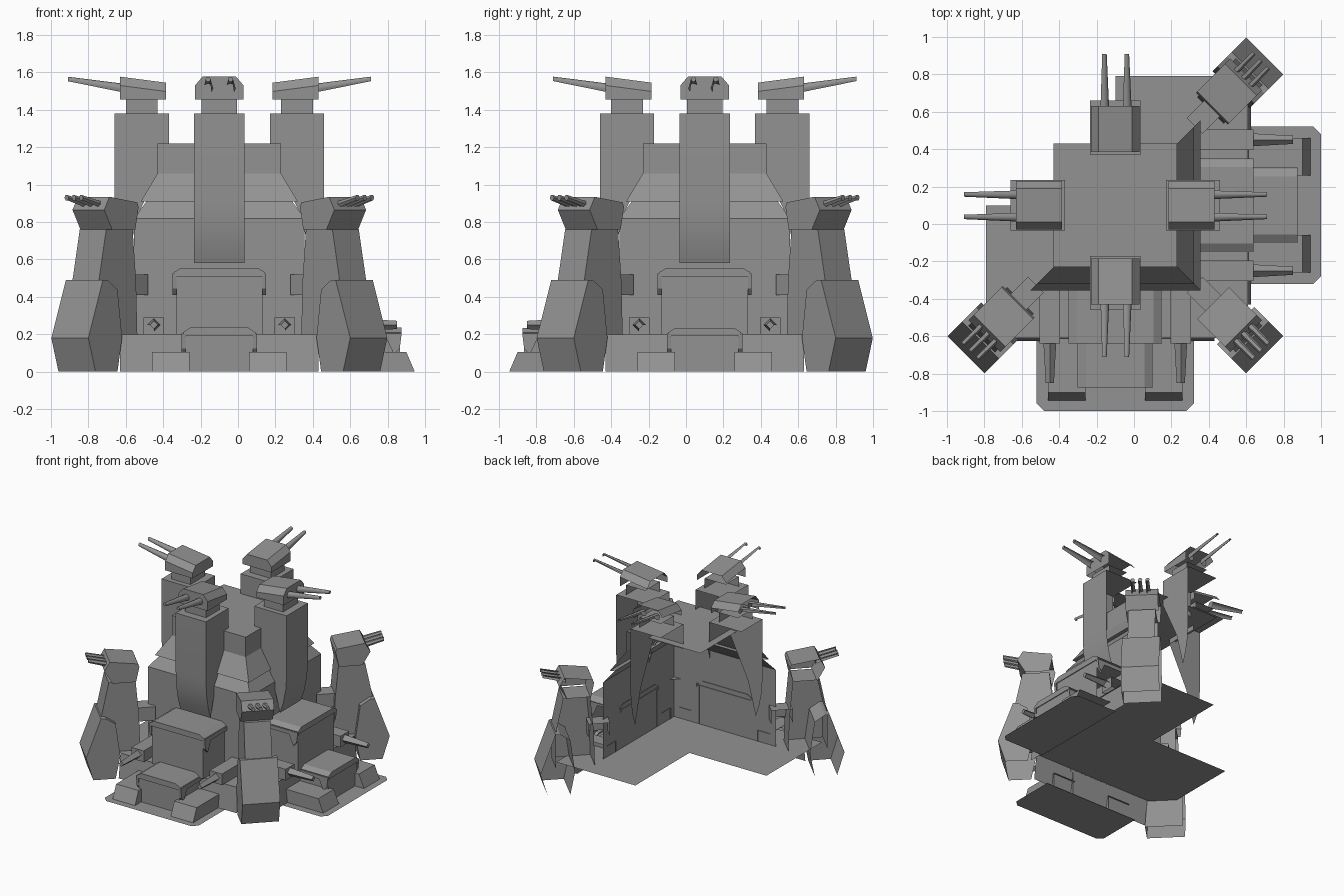
import bpy, bmesh, math
from mathutils import Vector

cube = bpy.data.objects.get("Cube")
if cube:
    bpy.data.objects.remove(cube, do_unlink=True)

steel = bpy.data.materials.new("steel_grey")
steel.diffuse_color = (0.29, 0.29, 0.29, 1)
steel.use_nodes = True
steel.node_tree.nodes["Principled BSDF"].inputs["Base Color"].default_value = (0.29, 0.29, 0.29, 1)

CENTRE = Vector((-0.1, 0.1, 0))
FRONT, RIGHT, BACK, LEFT = -90, 0, 90, 180


def place(angle, r, w, z):
    """Point at distance r outward along the angle, w sideways, height z."""
    a = math.radians(angle)
    return CENTRE + Vector((r * math.cos(a) - w * math.sin(a),
                            r * math.sin(a) + w * math.cos(a), z))


def faces_rear(n):
    """True for undersides and for sides turned to the open back-left corner."""
    return n.z < -0.9 or n.x - n.y + 1.3 * max(n.z, 0) < -0.05


def make(name, verts, faces, shell=False, skip=()):
    """Mesh object; a shell is left open underneath and at the rear."""
    bm = bmesh.new()
    vs = [bm.verts.new(v) for v in verts]
    made = [bm.faces.new([vs[i] for i in f]) for f in faces]
    bmesh.ops.recalc_face_normals(bm, faces=made)
    if shell:
        bm.normal_update()
        drop = [f for i, f in enumerate(made) if i in skip or faces_rear(f.normal)]
        bmesh.ops.delete(bm, geom=drop, context="FACES")
    me = bpy.data.meshes.new(name)
    bm.to_mesh(me)
    bm.free()
    me.materials.append(steel)
    ob = bpy.data.objects.new(name, me)
    bpy.context.collection.objects.link(ob)
    return ob


def bridge_faces(n):
    """Two n-sided ends (faces 0 and 1) and the sides between them."""
    return [range(n), range(n, 2 * n)] + [
        (i, (i + 1) % n, n + (i + 1) % n, n + i) for i in range(n)]


def prism(name, angle, profile, w0, w1, skip=()):
    """Side profile (r, z) extruded sideways; skip lists faces left out."""
    verts = [place(angle, r, w, z) for w in (w0, w1) for r, z in profile]
    return make(name, verts, bridge_faces(len(profile)), True, skip)


def loft(name, angle, sec0, sec1, r0, r1):
    """Cross-sections (w, z) joined from distance r0 to r1."""
    verts = [place(angle, r0, w, z) for w, z in sec0] + [place(angle, r1, w, z) for w, z in sec1]
    return make(name, verts, bridge_faces(len(sec0)), True)


def box(name, angle, r0, r1, w0, w1, z0, z1):
    return prism(name, angle, [(r0, z0), (r1, z0), (r1, z1), (r0, z1)], w0, w1)


def barrel(name, angle, w, r0, z0, rad0, r1, z1, rad1, sides=8):
    def ring(z, rad):
        return [(w + rad * math.cos(2 * math.pi * i / sides),
                 z + rad * math.sin(2 * math.pi * i / sides)) for i in range(sides)]
    ob = loft(name, angle, ring(z0, rad0), ring(z1, rad1), r0, r1)
    if sides >= 8:
        for p in ob.data.polygons:
            p.use_smooth = len(p.vertices) == 4


# L-shaped floor
floor = [(-.79, .1), (-.79, -.61), (.61, -.61), (.61, .79), (-.1, .79), (-.1, .1)]
make("floor", [(x, y, 0.2) for x, y in floor], [range(6)])

# Roof and the two stepped outer walls, mitred at the corner
make("roof", [CENTRE + Vector((sx * .33, sy * .33, 1.22))
              for sx, sy in ((-1, -1), (1, -1), (1, 1), (-1, 1))], [range(4)])
steps = [(.33, 1.22), (.33, 1.06), (.42, .91), (.39, .91), (.455, .82), (.455, .2)]
wall_verts = [CENTRE + Vector((sx * d, sy * d, z)) for d, z in steps
              for sx, sy in ((-1, -1), (1, -1), (1, 1))]
wall_faces = [(3 * i + j, 3 * i + j + 1, 3 * i + j + 4, 3 * i + j + 3)
              for i in range(len(steps) - 1) for j in (0, 1)]
make("keep_walls", wall_verts, wall_faces)

# Four gun columns with turrets; the column feet curve in and are open inside
column = [(.27, 1.38), (.56, 1.38), (.56, .90), (.552, .78), (.53, .67), (.50, .58),
          (.43, .85), (.27, 1.18)]
turret = [(-.13, 1.455), (-.13, 1.53), (-.09, 1.577), (.09, 1.577), (.13, 1.53), (.13, 1.455)]
turret_back = [(w, z if z < 1.5 else z - .032) for w, z in turret]
for side, a in (("front", FRONT), ("right", RIGHT), ("back", BACK), ("left", LEFT)):
    ob = prism(side + "_column", a, column, -.135, .135, skip=(7, 8))
    for p in ob.data.polygons:
        p.use_smooth = len(p.vertices) == 4 and p.normal.z < .5 and p.center.z < 1.25
    box(side + "_turret_neck", a, .33, .50, -.095, .095, 1.38, 1.46)
    loft(side + "_turret", a, turret_back, turret, .285, .53)
    for w in (-.06, .06):
        barrel(side + "_turret_barrel", a, w, .50, 1.51, .028, .81, 1.563, .014)

# Two fortified gun platforms
for side, a in (("front", FRONT), ("right", RIGHT)):
    plate = [(.71, -.42), (1.06, -.42), (1.10, -.38), (1.10, .38), (1.06, .42), (.71, .42)]
    make(side + "_base_plate", [place(a, r, w, 0) for r, w in plate], [range(6)])
    make(side + "_skirt", [place(a, .70, -.53, .2), place(a, .70, .53, .2),
                           place(a, .725, .53, 0), place(a, .725, -.53, 0)], [range(4)])
    # Upper and lower bunkers, each with a chamfered hood and side flaps
    for level, hw, r0, r1, z0, z1 in (("upper", .235, .45, .74, .2, .555),
                                      ("lower", .185, .70, .975, 0, .235)):
        box(f"{side}_{level}_bunker", a, r0, r1 - .01, -hw + .005, hw - .005, z0, z1 - .04)
        hood = [(-hw, z1 - .045), (-hw - .01, z1 - .025), (-hw + .03, z1),
                (hw - .03, z1), (hw + .01, z1 - .025), (hw, z1 - .045)]
        loft(f"{side}_{level}_hood", a, hood, hood, r0, r1)
        for s in (-1, 1):
            prism(f"{side}_{level}_flap", a,
                  [(r0, z1 - .03), (r1, z1 - .03), (r1 - .01, z1 - .11), (r1 - .04, z1 - .145),
                   (r1 - .08, z1 - .06), (r0, z1 - .06)],
                  s * (hw - .005), s * (hw + .016))
    for s in (-1, 1):
        # Low sloped blocks and small casemate guns
        prism(side + "_low_block", a, [(.70, 0), (1.045, 0), (1.0, .105), (.70, .105)],
              s * .16, s * .36)
        box(side + "_casemate", a, .45, .74, s * .295, s * .405, .2, .29)
        barrel(side + "_casemate_barrel", a, s * .35, .70, .25, .036, .95, .25, .022, 4)

# Three corner towers
buttress = [(1.076, 0), (1.13, .18), (1.02, .49), (.985, .49), (.91, .44), (.875, .18), (.91, 0)]
shaft = [(.72, .2), (1.01, .2), (1.01, .49), (.955, .76), (.755, .76), (.73, .49)]
head = [(.755, .76), (.93, .76), (.99, .865), (.95, .935), (.74, .905), (.73, .88)]
for side, a in (("front_left", -45), ("front_right", -135), ("back_left", 45)):
    prism(side + "_buttress", a, buttress, -.14, .14)
    prism(side + "_tower_shaft", a, shaft, -.10, .10)
    prism(side + "_tower_head", a, head, -.12, .12)
    box(side + "_bridge", a, .60, .76, -.06, .06, .41, .52)
    for w in (-.055, 0, .055):
        barrel(side + "_tower_barrel", a, w, .93, .885, .021, 1.10, .93, .016, 6)
